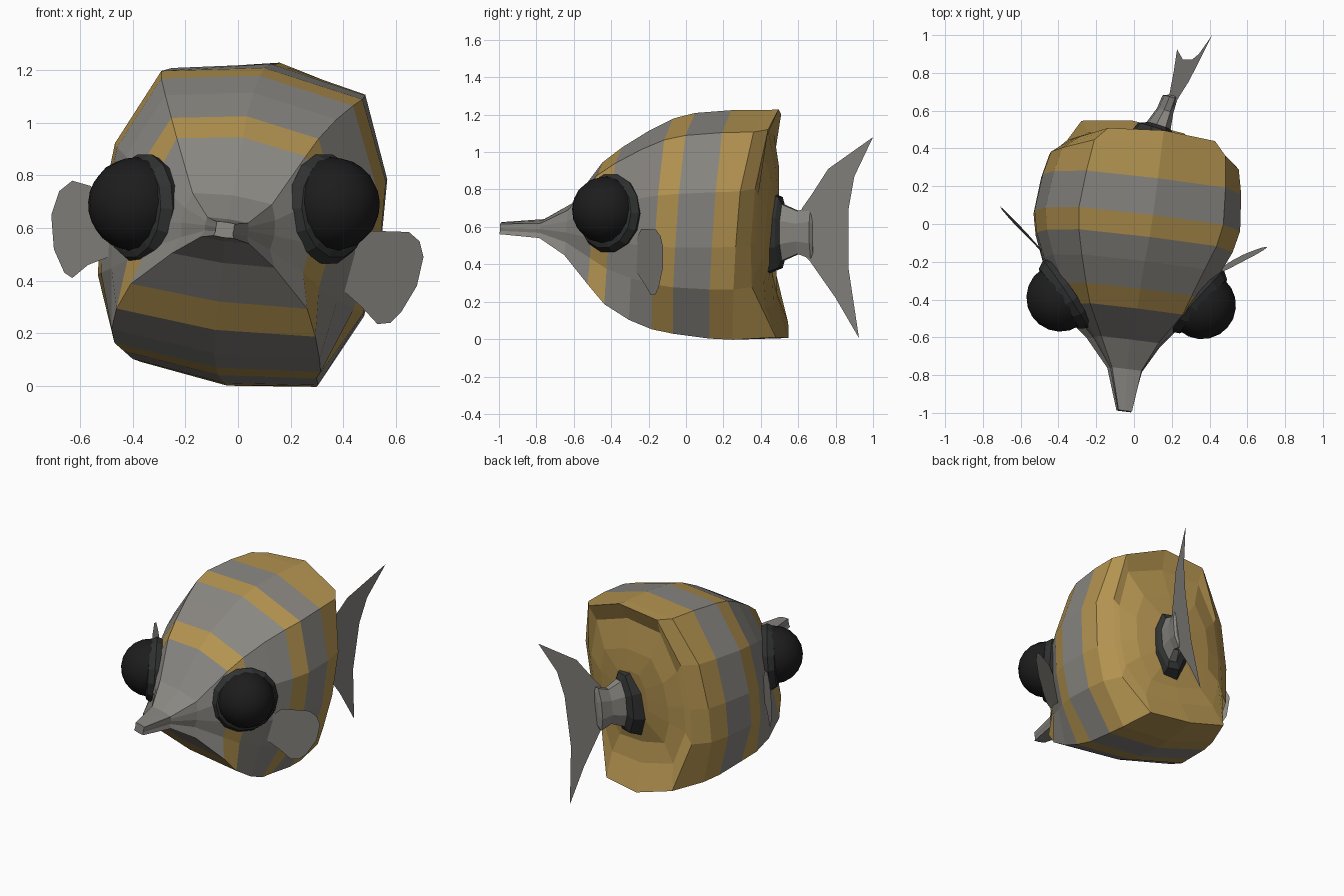
import bpy, bmesh, math
from mathutils import Matrix, Vector

cube = bpy.data.objects.get("Cube")
if cube:
    bpy.data.objects.remove(cube)


def material(name, color):
    m = bpy.data.materials.new(name)
    m.use_nodes = True
    m.diffuse_color = (*color, 1)
    m.node_tree.nodes["Principled BSDF"].inputs["Base Color"].default_value = (*color, 1)
    return m


GREY = material("grey_skin", (0.25, 0.24, 0.22))
GOLD = material("gold_stripe", (0.45, 0.29, 0.08))
DARK = material("dark_skin", (0.03, 0.031, 0.031))
BLACK = material("black_eye", (0.012, 0.012, 0.012))


def finish(name, bm, mats, smooth=False):
    bmesh.ops.recalc_face_normals(bm, faces=bm.faces)
    for f in bm.faces:
        f.smooth = smooth
    mesh = bpy.data.meshes.new(name)
    bm.to_mesh(mesh)
    bm.free()
    obj = bpy.data.objects.new(name, mesh)
    for m in mats:
        mesh.materials.append(m)
    bpy.context.collection.objects.link(obj)
    return obj


def loft(name, rings, slots, mats):
    """Skin closed rings of points; slots gives the material of each band."""
    bm = bmesh.new()
    loops = [[bm.verts.new(p) for p in ring] for ring in rings]
    n = len(loops[0])
    for a, b, slot in zip(loops, loops[1:], slots):
        for i in range(n):
            j = (i + 1) % n
            bm.faces.new((a[i], a[j], b[j], b[i])).material_index = slot
    bm.faces.new(loops[0]).material_index = slots[0]
    bm.faces.new(loops[-1]).material_index = slots[-1]
    return finish(name, bm, mats)


def sheet(name, outline, to_world):
    """Thin fin from a 2D outline mapped onto a leaning plane."""
    bm = bmesh.new()
    face = bm.faces.new([bm.verts.new(to_world(u, v)) for u, v in outline])
    bmesh.ops.triangulate(bm, faces=[face])
    return finish(name, bm, [GREY])


# Body: boxy cross-section, squarer towards the face; the fish is rolled and turned
pose = Matrix.Rotation(math.radians(-7), 3, 'Z') @ Matrix.Rotation(math.radians(8), 3, 'Y')
CENTRE = .61


def section(y):
    brow = .72 + .5 * max(0, -y - .35)
    jaw = min(1.1, .69 + .8 * max(0, -y))
    half = [(0, 1), (brow, .89), (.97, .4), (1, -.08), (.95, -.46), (jaw, -.93), (0, -1)]
    return half + [(-x, z) for x, z in half[-2:0:-1]]


def body_ring(y, width, top, bottom, flare_top=0, flare_bottom=0):
    ring = []
    shift = .09 * max(0, -y - .3)
    for x, z in section(y):
        h = z * (top - CENTRE if z > 0 else CENTRE - bottom)
        flare = abs(z) ** 3 * (flare_top if z > 0 else flare_bottom)
        p = pose @ Vector((x * width + shift, y + .08 * h + flare, h))
        ring.append(p + Vector((.01, 0, CENTRE)))
    return ring


# The last stations turn inwards behind the upper and lower flaps
stations = [
    (-.99, .035, .632, .572), (-.77, .085, .64, .555), (-.62, .18, .73, .47),
    (-.47, .32, .95, .32), (-.37, .39, 1.03, .21), (-.23, .46, 1.12, .12),
    (-.105, .515, 1.185, .065), (.01, .54, 1.215, .035), (.205, .52, 1.23, .005),
    (.33, .49, 1.23, -.005, .06, 0),
    (.40, .40, 1.235, 0, .06, .19),
    (.42, .37, 1.12, .17, -.01, .08), (.46, .27, .93, .30), (.48, .12, .79, .44),
]
loft("body", [body_ring(*s) for s in stations],
     [0, 0, 0, 1, 0, 0, 1, 0, 1, 1, 1, 1, 1], [GREY, GOLD])

# Tail root: flattened octagonal tube with a dark collar
root = [(.09, .43, .12, .22), (.115, .505, .09, .19), (.13, .52, .06, .15),
        (.165, .60, .04, .115), (.19, .67, .035, .14), (.20, .68, .015, .11)]
rings = []
for cx, cy, w, h in root:
    angles = [math.tau * (i + .5) / 8 for i in range(8)]
    rings.append([(cx + w * math.cos(a) * 1.05 + .1 * h * math.sin(a),
                   cy - .35 * w * math.cos(a),
                   .57 + h * math.sin(a) * 1.08) for a in angles])
loft("tail_root", rings, [0, 0, 1, 1, 1], [DARK, GREY])

# Tail fin: forked sheet leaning to one side
sheet("tail_fin",
      [(.60, .57), (.62, .70), (.67, .77), (.76, .91), (1.0, 1.08), (.90, .87),
       (.87, .70), (.87, .37), (.925, .005), (.80, .22), (.66, .42), (.61, .47)],
      lambda y, z: (.205 + .4 * (y - .67) + .145 * (z - .55), y, z))

# Side fins: rounded paddles
sheet("left_side_fin",
      [(.38, .38), (.42, .52), (.50, .59), (.65, .585), (.69, .55), (.705, .49),
       (.68, .38), (.62, .28), (.58, .24), (.53, .235), (.47, .30)],
      lambda x, z: (x, -.25 + .52 * (x - .47) + .1 * (.55 - z), z))
sheet("right_side_fin",
      [(-.44, .51), (-.44, .62), (-.50, .68), (-.56, .76), (-.63, .78), (-.68, .74),
       (-.71, .65), (-.70, .52), (-.66, .43), (-.63, .41), (-.57, .46)],
      lambda x, z: (x, -.15 + 1.05 * (-.48 - x) + .06 * (z - .6), z))

# Eyes: bulging ball seated in a dark collar
for side, centre, axis in (("left", (.36, -.43, .69), (.75, -.66, .06)),
                           ("right", (-.39, -.39, .69), (-.83, -.55, .06))):
    axis = Vector(axis).normalized()
    turn = axis.to_track_quat('Z', 'Y').to_matrix().to_4x4()
    place = Matrix.Translation(centre) @ turn
    bm = bmesh.new()
    bmesh.ops.create_uvsphere(bm, u_segments=16, v_segments=10, radius=.18, matrix=place)
    finish(side + "_eye", bm, [BLACK], smooth=True)
    seat = Matrix.Translation((0, 0, -.015)) @ place
    collar = [(.12, -.09), (.2, -.065), (.213, -.03), (.19, .01), (.165, .02)]
    loft(side + "_eye_collar",
         [[seat @ Vector((r * math.cos(a), r * math.sin(a), h))
           for a in (math.tau * i / 14 for i in range(14))] for r, h in collar],
         [0] * 4, [DARK])
